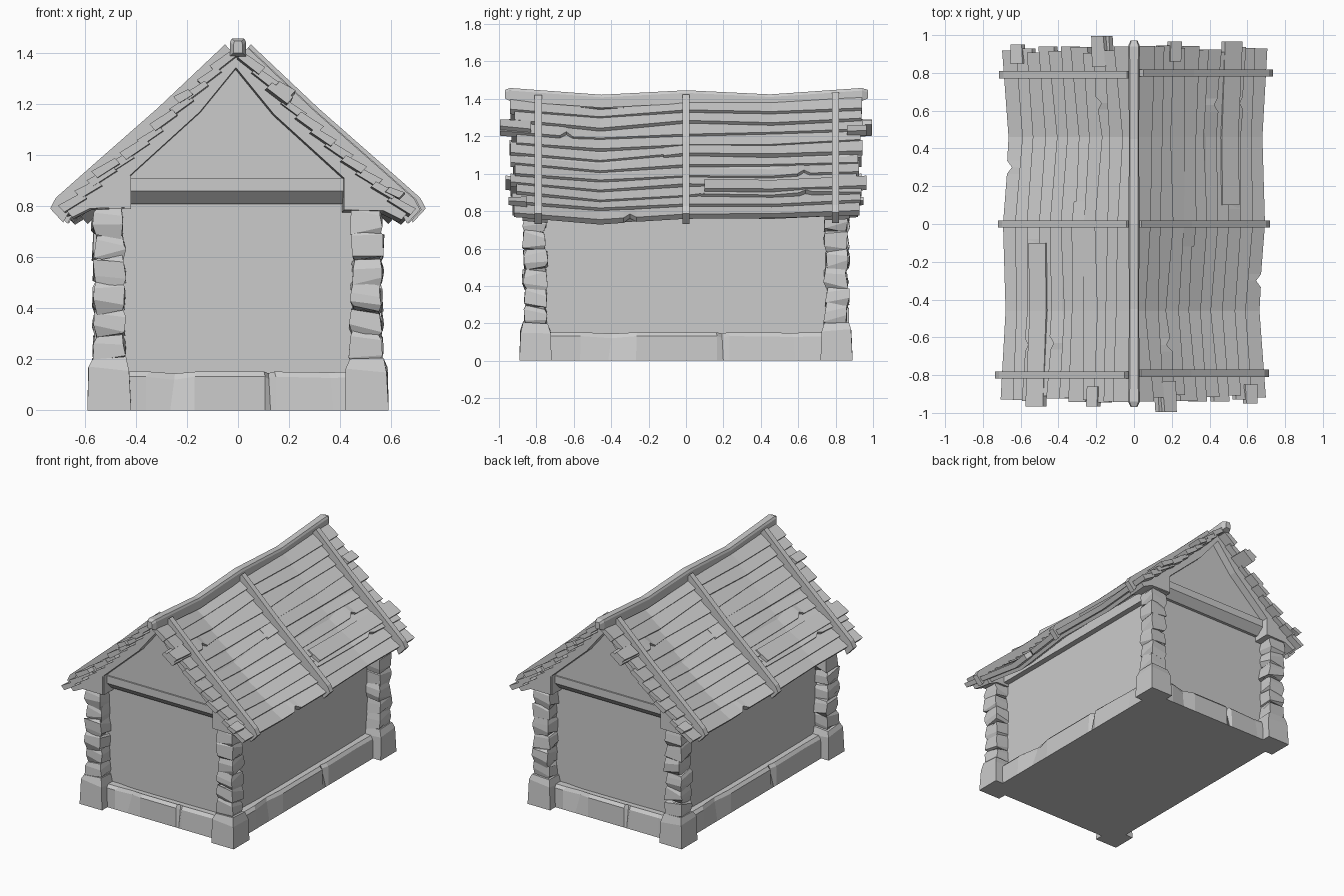
import bpy, bmesh, math, random

if "Cube" in bpy.data.objects:
    bpy.data.objects.remove(bpy.data.objects["Cube"])

random.seed(7)
NX, NZ = 0.68, 0.735                 # outward direction of the right roof slope
TOP, EAVE = (0.035, 1.405), (0.685, 0.795)


def jit(a):
    return random.uniform(-a, a)


def build(name, lofts, turned=False):
    """One object from closed lofts (lists of rings); turned adds a copy rotated 180 degrees."""
    bm = bmesh.new()
    for rings in lofts:
        for k in ((1, -1) if turned else (1,)):
            vs = [[bm.verts.new((k * p[0], k * p[1], p[2])) for p in r] for r in rings]
            n = len(vs[0])
            for a, b in zip(vs, vs[1:]):
                for i in range(n):
                    bm.faces.new((a[i], a[(i + 1) % n], b[(i + 1) % n], b[i]))
            bm.faces.new(vs[0][::-1])
            bm.faces.new(vs[-1])
    bmesh.ops.recalc_face_normals(bm, faces=bm.faces)
    me = bpy.data.meshes.new(name)
    bm.to_mesh(me)
    bm.free()
    ob = bpy.data.objects.new(name, me)
    bpy.context.collection.objects.link(ob)
    return ob


def interp(knots, y):
    if y <= knots[0][0]:
        return knots[0][1]
    for (a, u), (b, v) in zip(knots, knots[1:]):
        if y <= b:
            return u + (v - u) * (y - a) / (b - a)
    return knots[-1][1]


def sag(y):
    return interp([(-0.92, 0), (-0.46, -0.055), (0, -0.012), (0.46, -0.018), (0.92, 0.01)], y)


def bend(x, z, y):
    d = sag(y)
    return (x + NX * d, y, z + NZ * d)


def slope(s, n, y):
    """Point on the right slope: s from ridge to eave, n above the surface."""
    n -= 0.018 * math.sin(math.pi * min(max(s, 0), 1))
    return bend(TOP[0] + (EAVE[0] - TOP[0]) * s + NX * n,
                TOP[1] + (EAVE[1] - TOP[1]) * s + NZ * n, y)


def rect(x0, x1, y0, y1, z):
    return [(x0, y0, z), (x1, y0, z), (x1, y1, z), (x0, y1, z)]


# Walls
build("walls", [[rect(-0.465, 0.465, -0.765, 0.765, z) for z in (0.1, 0.86)]])

# Stone plinth: perimeter with chipped edges and a sloping ledge
corners = [(-1, -1), (1, -1), (1, 1), (-1, 1)]
outline = []
for (ax, ay), (bx, by) in zip(corners, corners[1:] + corners[:1]):
    for t in (0, 0.16, 0.25, 0.34, 0.6, 0.62, 0.64, 0.85):
        chip = {0.25: 0.03, 0.62: 0.025, 0.85: 0.012}.get(t, 0)
        outline.append((ax + (bx - ax) * t, ay + (by - ay) * t, chip))
plinth = []
for hx, hy, z, c in ((0.532, 0.832, 0, 0), (0.53, 0.83, 0.132, 1), (0.512, 0.812, 0.152, 0.6)):
    plinth.append([(x * (hx - c * k), y * (hy - c * k), z - c * k * 0.4) for x, y, k in outline])
build("stone_plinth", [plinth])

# Corner stones and twisted stacked posts
stones, posts = [], []
for sx, sy in corners:
    cx, cy = 0.505 * sx, 0.805 * sy

    def ring(h, z, tilt=0.0, ox=0.0, oy=0.0, j=0.0):
        tx, ty = jit(tilt), jit(tilt)
        return [(cx + ox + px * h + jit(j), cy + oy + py * h + jit(j), z + tx * px + ty * py)
                for px, py in corners]
    stones.append([ring(0.086, 0), ring(0.08, 0.155, 0.01, 0, 0, 0.003), ring(0.066, 0.2, 0.006)])
    for i in range(6):
        z = 0.19 + i * 0.1
        ox, oy = jit(0.006), jit(0.006)
        posts.append([ring(0.050, z, 0.012, ox, oy), ring(0.062, z + 0.022, 0.018, ox, oy, 0.006),
                      ring(0.059, z + 0.08, 0.018, ox, oy, 0.006), ring(0.050, z + 0.105, 0.012, ox, oy)])
build("corner_stones", stones)
build("posts", posts)

# Wall plates running along the top of the walls
plate = [(0.42, 0.79), (0.505, 0.79), (0.505, 0.86), (0.42, 0.93)]
build("wall_plates", [[[(x, y, z) for x, z in plate] for y in (-0.87, 0.87)]], True)

# Tie beams with bevelled underside, and the gables above them
beam = [(0.75, 0.81), (0.785, 0.81), (0.835, 0.86), (0.835, 0.912), (0.75, 0.912)]
build("tie_beams", [[[(x, y, z) for y, z in beam] for x in (-0.44, 0.44)]], True)
gable = [(-0.48, 0.88), (0.48, 0.88), (0, 1.385)]
build("gables", [[[(x, y, z) for x, z in gable] for y in (0.75, 0.825)]], True)

# Thick end rafters, with a thin roof sheet between them
under = [(-0.01, 1.40), (-0.01, 1.355), (0.145, 1.165), (0.42, 0.915), (0.42, 0.79),
         (0.575, 0.787), (0.645, 0.752), (0.665, 0.775), (0.33, 1.09)]
build("end_rafters", [[[bend(x, z, y) for x, z in under] for y in ys]
                      for ys in ((-0.875, -0.74), (0.74, 0.875))], True)
build("roof_sheet", [[[slope(s, n, y) for s, n in ((0, -0.025), (0, -0.055), (0.97, -0.055), (0.97, -0.025))]
                      for y in (-0.86, -0.46, 0, 0.46, 0.86)]], True)

# Lapped roof planks with uneven ends and a few notches
N = 11
planks = []


def plank(s0, s1, y0, y1, lift=0.0, notch=None):
    ys = [y0] + [y for y in (-0.46, 0, 0.46) if y0 + 0.05 < y < y1 - 0.05] + [y1]
    if notch is not None:
        ys = sorted(ys + [notch - 0.035, notch, notch + 0.035])
    rings = []
    for y in ys:
        e = s1 + jit(0.012) - (0.035 if y == notch else 0)
        a = s0 + jit(0.005)
        b = jit(0.005) + lift
        rings.append([slope(a, -0.04 + lift, y), slope(a, -0.012 + b, y),
                      slope(e, 0.009 + b, y), slope(e, -0.025 + lift, y)])
    planks.append(rings)


notches = {2: -0.64, 6: 0.63, 8: 0.64, 10: -0.3}
for i in range(N):
    y0, y1 = -0.915 + jit(0.025), 0.925 + jit(0.025)
    s0, s1 = i / N - 0.012, (i + 1) / N + 0.008
    if i == 2:
        y0 = -0.995
    if i in (4, 8):                  # boards split near the middle
        m = 0.1 if i == 8 else -0.1
        plank(s0, s1, y0, m, 0)
        plank(s0, s1 + 0.01, m - 0.02, y1, 0.006, notches.get(i))
    else:
        plank(s0, s1, y0, y1, 0, notches.get(i))
# loose patch boards lying over the others
plank(0.69, 0.79, 0.1, 0.965, 0.02)
plank(0.19, 0.28, -0.995, -0.83, 0.022)
plank(0.24, 0.31, 0.86, 0.965, 0.018)
plank(0.86, 0.93, -0.95, -0.85, 0.02)
build("roof_planks", planks, True)

# Battens holding the planks down
battens = []
for y, end in ((-0.79, 1.03), (0, 1.035), (0.8, 1.045)):
    rings = []
    for s, lo, hi in ((-0.01, -0.02, 0.03), (0.4, -0.02, 0.046), (0.75, -0.02, 0.052),
                      (end - 0.05, -0.03, 0.046), (end, -0.045, 0.03)):
        section = [(lo, -0.019), (hi, -0.019), (hi, 0.019), (lo, 0.019)]
        rings.append([(slope(s, n, y)[0], y + dy, slope(s, n, y)[2]) for n, dy in section])
    battens.append(rings)
build("roof_battens", battens, True)

# Sagging ridge beam
ridge = [(-0.965, 1.46), (-0.45, 1.422), (0, 1.446), (0.45, 1.424), (0.965, 1.46)]
rings = []
for y, w in ((-0.968, 0.018), (-0.94, 0.032), (-0.84, 0.029), (-0.45, 0.027), (-0.18, 0.028),
             (0, 0.03), (0.2, 0.028), (0.45, 0.027), (0.84, 0.029), (0.94, 0.032), (0.972, 0.018)):
    z = interp(ridge, y)
    d = 0.012 if w < 0.02 else 0
    rings.append([(-w, y, z - 0.07 + d), (w, y, z - 0.07 + d), (w, y, z - 0.014 - d),
                  (w * 0.75, y, z - d), (-w * 0.75, y, z - d), (-w, y, z - 0.014 - d)])
build("ridge_beam", [rings])
